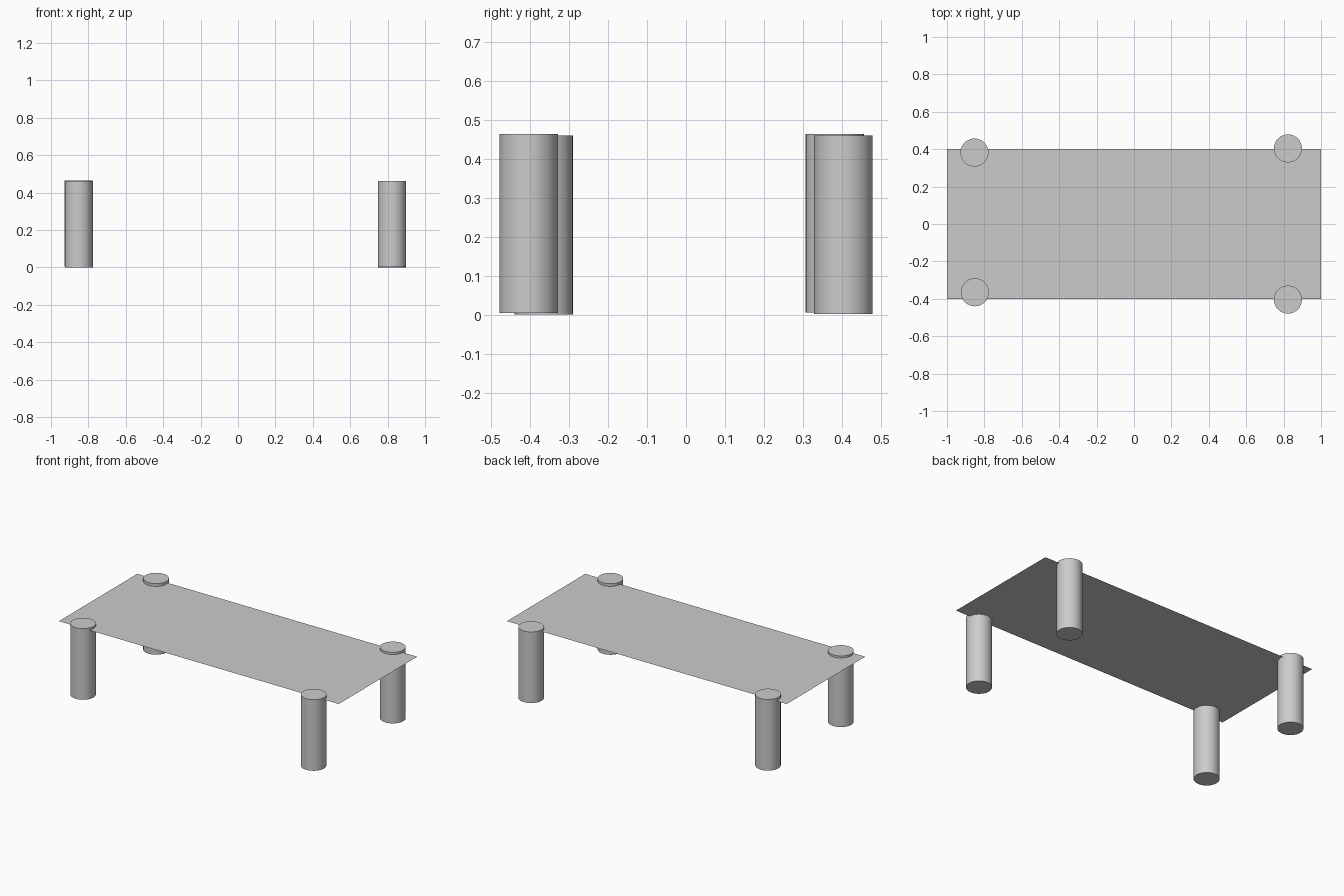
import bpy

if "Cube" in bpy.data.objects:
    bpy.data.objects.remove(bpy.data.objects["Cube"])

LEG_RADIUS = 0.075
LEG_HEIGHT = 0.459
TOP_Z = 0.446

# Thin single-sheet table top
bpy.ops.mesh.primitive_plane_add(size=2, location=(0, 0, TOP_Z))
top = bpy.context.object
top.name = "table_top"
top.scale = (1, 0.4, 1)
bpy.ops.object.transform_apply(location=False, rotation=False, scale=True)


def add_leg(name, x, y, base):
    bpy.ops.mesh.primitive_cylinder_add(
        vertices=32, radius=LEG_RADIUS, depth=LEG_HEIGHT,
        location=(x, y, base + LEG_HEIGHT / 2))
    bpy.context.object.name = name
    bpy.ops.object.shade_smooth_by_angle()


# Slightly unevenly placed round legs, poking just through the top
for name, x, y, base in (
        ("front_left_leg", -0.851, -0.365, 0.0),
        ("front_right_leg", 0.823, -0.404, 0.004),
        ("back_left_leg", -0.853, 0.382, 0.005),
        ("back_right_leg", 0.823, 0.404, 0.001)):
    add_leg(name, x, y, base)
